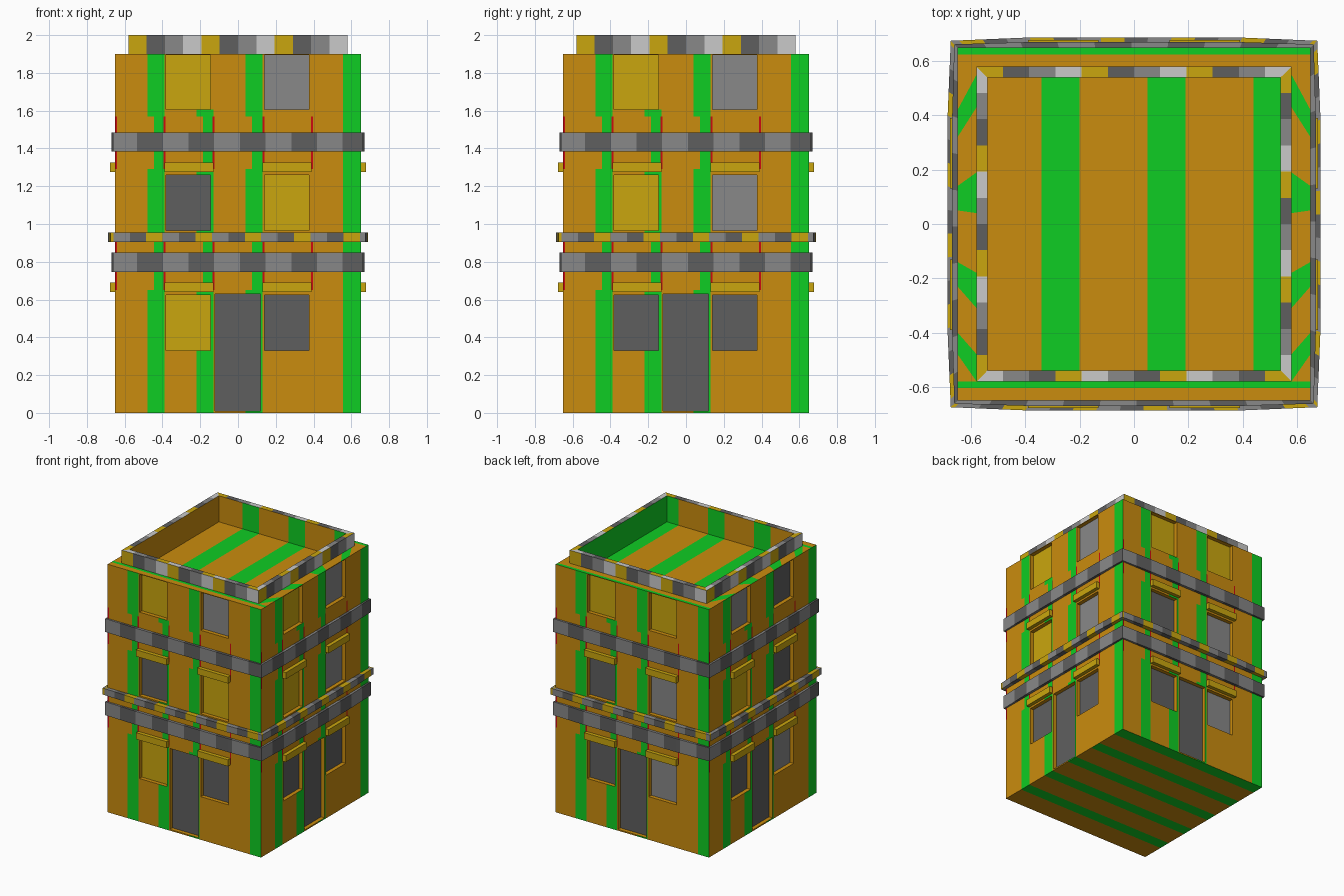
import bpy, math

if "Cube" in bpy.data.objects:
    bpy.data.objects.remove(bpy.data.objects["Cube"])

# ---- materials (linear from sRGB) ----
def lin(c):
    c /= 255
    return c / 12.92 if c < 0.04045 else ((c + 0.055) / 1.055) ** 2.4

COLOURS = [("orange", 202, 140, 14), ("green", 15, 205, 35), ("dark_gray", 95, 95, 95),
           ("mid_gray", 136, 136, 136), ("light_gray", 202, 202, 202),
           ("yellow", 202, 166, 14), ("red", 205, 10, 15)]
MATS = []
for name, *rgb in COLOURS:
    m = bpy.data.materials.new(name)
    m.diffuse_color = (*[lin(c) for c in rgb], 1)
    m.use_nodes = True
    m.node_tree.nodes["Principled BSDF"].inputs["Base Color"].default_value = m.diffuse_color
    MATS.append(m)
O, G, D, M, L, Y, R = range(7)


def P(k, u, w, z):
    """Point on side k (0 front, 1 right, 2 back, 3 left): u to the right, w outward."""
    a = k * math.pi / 2
    return (u * math.cos(a) + w * math.sin(a), u * math.sin(a) - w * math.cos(a), z)


class Part:
    def __init__(self, name):
        self.name, self.v, self.f, self.m = name, [], [], []

    def quad(self, pts, mat, flip=False):
        n = len(self.v)
        self.v += pts[::-1] if flip else pts
        self.f.append((n, n + 1, n + 2, n + 3))
        self.m.append(mat)

    def wall(self, k, u0, u1, w0, w1, z0, z1, mat, flip=False):
        self.quad([P(k, u0, w0, z0), P(k, u1, w1, z0), P(k, u1, w1, z1), P(k, u0, w0, z1)], mat, flip)

    def flat(self, k, o0, o1, wo0, wo1, i0, i1, wi, z, mat, flip=False):
        self.quad([P(k, o0, wo0, z), P(k, o1, wo1, z), P(k, i1, wi, z), P(k, i0, wi, z)], mat, flip)

    def side(self, k, u, w0, w1, z0, z1, mat, flip=False):
        self.quad([P(k, u, w1, z0), P(k, u, w0, z0), P(k, u, w0, z1), P(k, u, w1, z1)], mat, flip)

    def done(self):
        me = bpy.data.meshes.new(self.name)
        me.from_pydata(self.v, [], self.f)
        for m in MATS:
            me.materials.append(m)
        me.polygons.foreach_set("material_index", self.m)
        me.update()
        bpy.context.collection.objects.link(bpy.data.objects.new(self.name, me))


W, TOP, DEEP = 0.65, 1.90, 0.03
WIN_Z = [(0.33, 0.625), (0.965, 1.26), (1.605, 1.895)]
WIN_U = [(-0.38, -0.145), (0.14, 0.375)]
DOOR = (-0.122, 0.12, 0.01, 0.63)
# pane colours per side: floors bottom to top, (left, right)
PANES = [[(Y, D), (D, Y), (Y, M)], [(D, D), (Y, M), (Y, M)],
         [(D, M), (D, M), (Y, Y)], [(D, M), (Y, D), (M, D)]]
OPEN = [(*u, *z) for z in WIN_Z for u in WIN_U] + [DOOR]
STRIPES = [(-0.48, -0.39), (-0.22, -0.13), (0.04, 0.13), (0.555, 0.65)]
RED_U = [-0.65, -0.395, -0.135, 0.13, 0.387]


def wall_colour(u, z):
    over_window = 0.65 < z < 0.93 or 1.29 < z < 1.57
    if over_window and any(r < u < r + 0.01 for r in RED_U):
        return R
    for i, (a, b) in enumerate(STRIPES):
        if over_window and i < 3:
            a += 0.035
        if a < u < b:
            return O if (i == 1 and z > 1.6) else G
    return O


def cuts(values):
    return sorted({round(v, 4) for v in values})


us = cuts([-W, W] + [v for s in STRIPES for v in s] + [s[0] + 0.035 for s in STRIPES[:3]]
          + [v for r in RED_U for v in (r, r + 0.01)] + [v for o in OPEN for v in o[:2]])
zs = cuts([0, TOP, 0.65, 0.93, 1.29, 1.57] + [v for o in OPEN for v in o[2:]])

# ---- walls with recessed openings ----
body, panes, doors = Part("walls"), Part("window_panes"), Part("doors")
for k in range(4):
    for u0, u1 in zip(us, us[1:]):
        for z0, z1 in zip(zs, zs[1:]):
            u, z = (u0 + u1) / 2, (z0 + z1) / 2
            if not any(a < u < b and c < z < d for a, b, c, d in OPEN):
                body.wall(k, u0, u1, W, W, z0, z1, wall_colour(u, z))
    for i, (a, b, c, d) in enumerate(OPEN):
        wi = W - DEEP
        body.side(k, a, wi, W, c, d, O)
        body.side(k, b, wi, W, c, d, O, True)
        body.flat(k, a, b, W, W, a, b, wi, c, O)
        body.flat(k, a, b, W, W, a, b, wi, d, O, True)
        if i < 6:
            panes.wall(k, a, b, wi, wi, c, d, PANES[k][i // 2][i % 2])
        else:
            doors.wall(k, a, b, wi, wi, c, d, D)

# underside stripes
ys = cuts([-W, W] + [v for s in STRIPES + [(0.30, 0.39)] for v in s])
for y0, y1 in zip(ys, ys[1:]):
    y = (y0 + y1) / 2
    green = any(a < y < b for a, b in STRIPES + [(0.30, 0.39)])
    body.quad([(-W, y0, 0), (W, y0, 0), (W, y1, 0), (-W, y1, 0)], G if green else O, True)

# ledge around the parapet: front and back strips, slanted stripes at the sides
PO, PI, PT, FLOOR = 0.58, 0.54, 2.0, 1.80
for y0, y1, c in [(-W, -0.605, O), (-0.605, -PO, G), (PO, 0.625, O), (0.625, W, G)]:
    body.quad([(-W, y0, TOP), (W, y0, TOP), (W, y1, TOP), (-W, y1, TOP)], c)
outer = [-PO, -0.48, -0.40, -0.23, -0.14, 0.05, 0.14, 0.32, 0.42, PO]
inner = [-PO, -PO, -0.48, -0.31, -0.18, 0.04, 0.19, 0.43, 0.55, PO]
for s in (-1, 1):
    for i in range(9):
        body.quad([(s * W, outer[i], TOP), (s * W, outer[i + 1], TOP),
                   (s * PO, inner[i + 1], TOP), (s * PO, inner[i], TOP)], i % 2, s < 0)
body.done()
panes.done()
doors.done()

# ---- parapet: twelve coloured blocks per side, striped inside ----
parapet, roof = Part("parapet"), Part("roof_floor")
BLOCKS = [Y, D, M, L]
rx = [-PI, -0.34, -0.20, 0.05, 0.19, 0.44, PI]
for k in range(4):
    for i in range(12):
        a, b = -PO + PO * i / 6, -PO + PO * (i + 1) / 6
        parapet.wall(k, a, b, PO, PO, TOP, PT, BLOCKS[i % 4])
        ia, ib = max(a, -PI), min(b, PI)
        parapet.flat(k, a, b, PO, PO, ia, ib, PI, PT, BLOCKS[(11 - i) % 4])
    if k % 2:
        parapet.wall(k, -PI, PI, PI, PI, FLOOR, PT, G if k == 1 else O, True)
    else:
        s = 1 if k == 0 else -1
        for j in range(6):
            a, b = sorted((s * rx[j], s * rx[j + 1]))
            parapet.wall(k, a, b, PI, PI, FLOOR, PT, j % 2, True)
for j in range(6):
    roof.quad([(rx[j], -PI, FLOOR), (rx[j + 1], -PI, FLOOR),
               (rx[j + 1], PI, FLOOR), (rx[j], PI, FLOOR)], j % 2)
parapet.done()
roof.done()


# ---- horizontal bands, slightly bowed out in the middle ----
def band(name, z0, z1, corner, mid, start, step, colours):
    part = Part(name)
    bu = cuts([-corner, corner, -0.39, 0.39]
              + [start + step * i for i in range(20) if -corner < start + step * i < corner])

    def out(u):
        return mid + (corner - mid) * max(0, (abs(u) - 0.39) / (corner - 0.39))

    for k in range(4):
        for a, b in zip(bu, bu[1:]):
            c = colours[math.floor(((a + b) / 2 - start) / step) % len(colours)]
            r = W / corner
            part.wall(k, a, b, out(a), out(b), z0, z1, c)
            part.flat(k, a, b, out(a), out(b), a * r, b * r, W, z1, c)
            part.flat(k, a, b, out(a), out(b), a * r, b * r, W, z0, c, True)
    part.done()


band("lower_band", 0.745, 0.848, 0.662, 0.67, -0.67, 0.136, [M, D])
band("upper_band", 1.383, 1.485, 0.662, 0.67, -0.67, 0.136, [M, D])
band("thin_ledge", 0.905, 0.955, 0.675, 0.687, -0.66, 0.087, [M, D, Y])

# ---- lintels over the lower two rows of windows ----
lintels = Part("lintels")
for k in range(4):
    for z in (0.64, 1.275):
        for a, b in ((-0.39, -0.13), (0.13, 0.39)):
            w, t = 0.678, z + 0.05
            lintels.wall(k, a, b, w, w, z, t, Y)
            lintels.flat(k, a, b, w, w, a, b, W, t, Y)
            lintels.flat(k, a, b, w, w, a, b, W, z, Y, True)
            lintels.side(k, b, W, w, z, t, Y)
            lintels.side(k, a, W, w, z, t, Y, True)
lintels.done()
